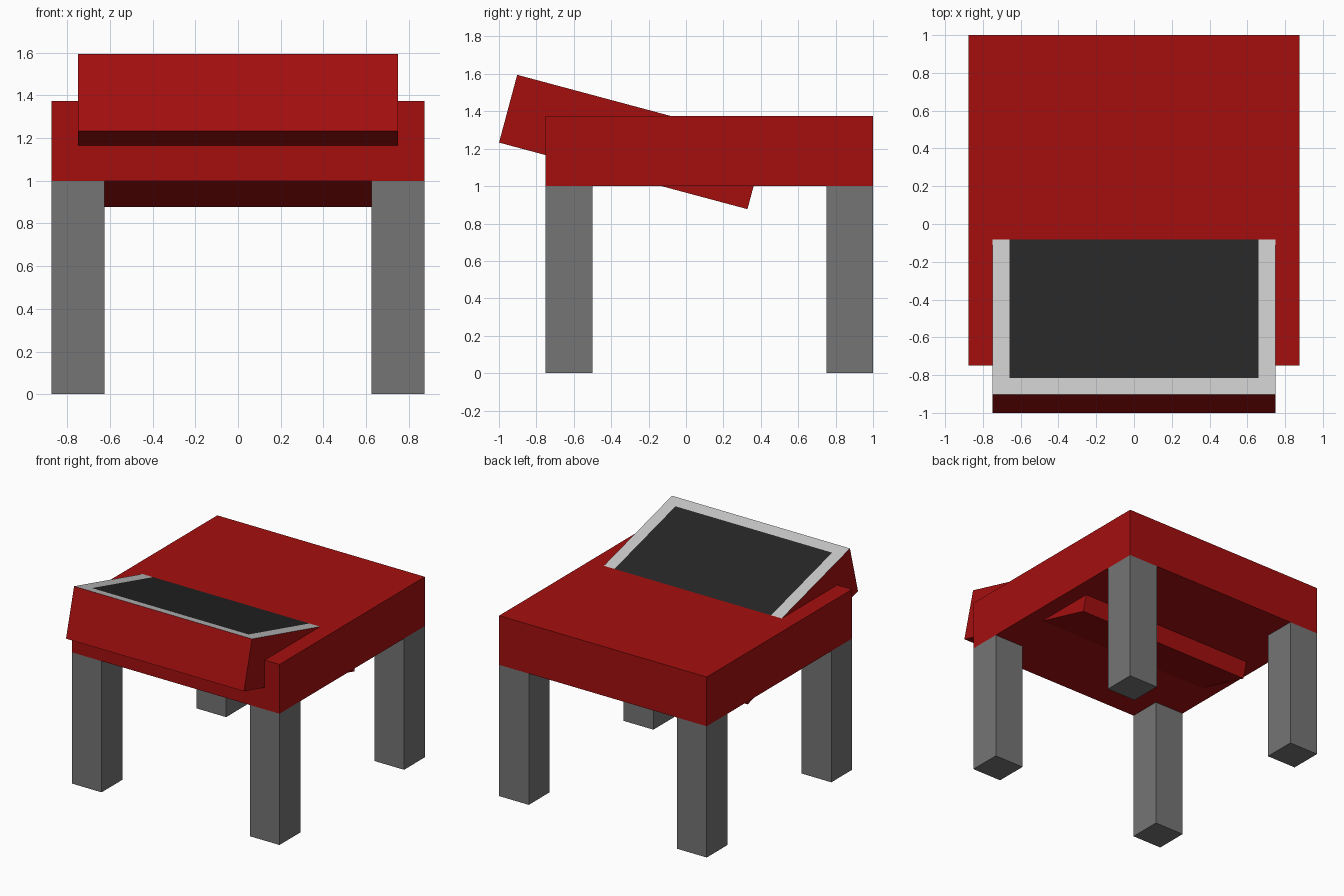
import bpy, bmesh, math

if "Cube" in bpy.data.objects:
    bpy.data.objects.remove(bpy.data.objects["Cube"])


def material(name, srgb):
    m = bpy.data.materials.new(name)
    lin = [((c / 255 + 0.055) / 1.055) ** 2.4 for c in srgb]
    m.diffuse_color = (*lin, 1)
    m.use_nodes = True
    m.node_tree.nodes["Principled BSDF"].inputs["Base Color"].default_value = m.diffuse_color
    return m


RED = material("red", (165, 15, 15))
LEG_GREY = material("leg grey", (117, 117, 117))
LIGHT_GREY = material("light grey", (200, 200, 200))
BLACK = material("screen black", (38, 38, 38))


def box(name, size, centre, *mats, tilt=0, panel=0):
    """Box; if panel is set, its top gets a border and an inset panel."""
    bm = bmesh.new()
    bmesh.ops.create_cube(bm, size=1)
    bmesh.ops.scale(bm, vec=size, verts=bm.verts)
    if panel:
        bm.normal_update()
        top = max(bm.faces, key=lambda f: f.normal.z)
        border = bmesh.ops.inset_individual(bm, faces=[top], thickness=panel)["faces"]
        for f in border:
            f.material_index = 1
        top.material_index = 2
    me = bpy.data.meshes.new(name)
    bm.to_mesh(me)
    bm.free()
    for m in mats:
        me.materials.append(m)
    ob = bpy.data.objects.new(name, me)
    ob.location = centre
    ob.rotation_euler.x = tilt
    bpy.context.collection.objects.link(ob)
    return ob


# Table body
box("body", (1.75, 1.75, 0.375), (0, 0.125, 1.1875), RED)

# Four square legs
for side, x in (("left", -0.75), ("right", 0.75)):
    for end, y in (("front", -0.625), ("back", 0.875)):
        box(f"{end}_{side}_leg", (0.25, 0.25, 1), (x, y, 0.5), LEG_GREY)

# Tilted console passing through the body, with bordered dark panel on top
box("tilted_console", (1.5, 1.375, 0.375), (0, -0.287, 1.236),
    RED, LIGHT_GREY, BLACK, tilt=math.radians(-15), panel=0.127)
